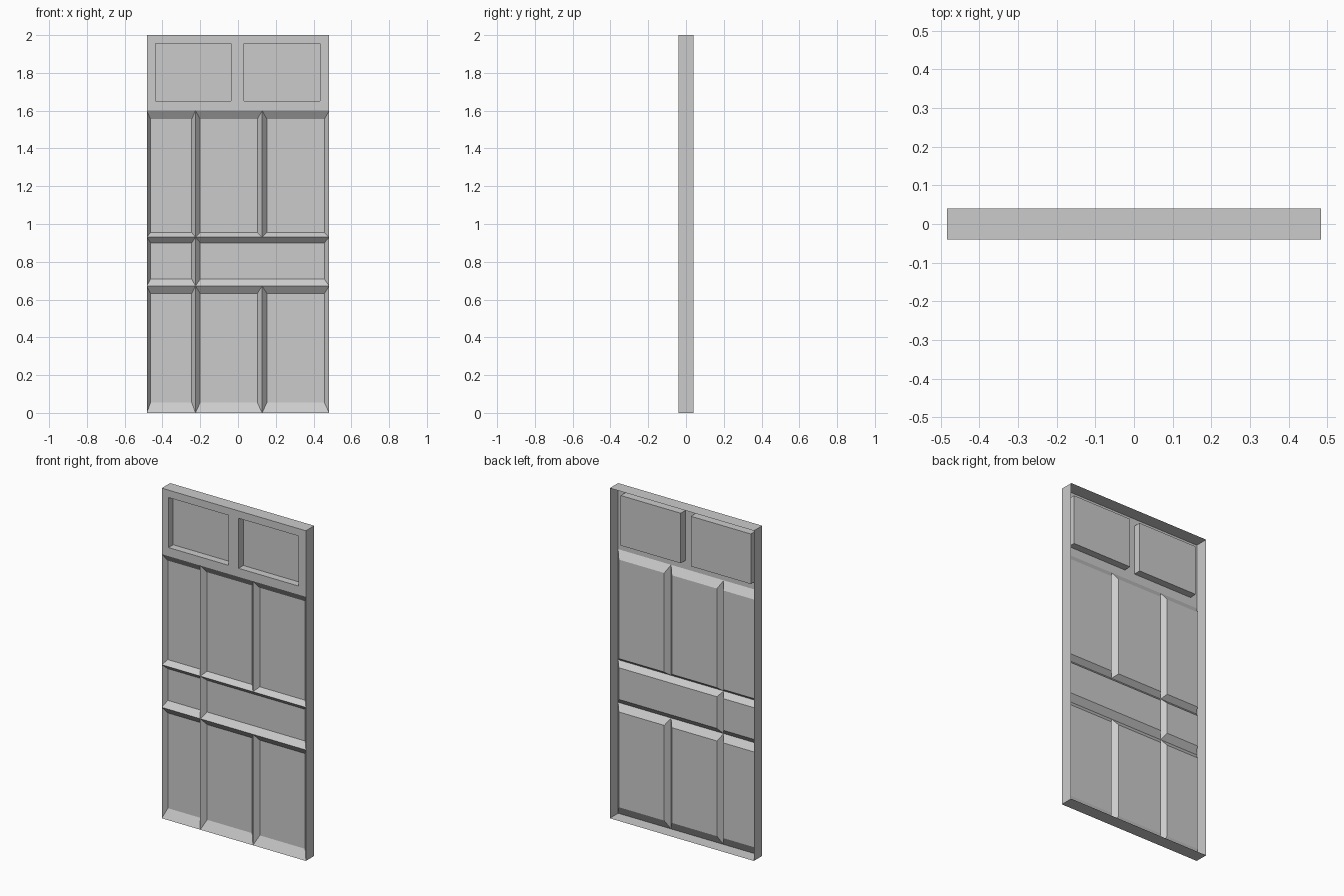
import bpy
import bmesh

cube = bpy.data.objects.get("Cube")
if cube:
    bpy.data.objects.remove(cube, do_unlink=True)

# One plain grey for the whole door
GREY = (0.6, 0.6, 0.6, 1.0)
grey = bpy.data.materials.new("door grey")
grey.use_nodes = True
grey.diffuse_color = GREY
grey.node_tree.nodes["Principled BSDF"].inputs["Base Color"].default_value = GREY

HALF_W, FRONT, BACK, TOP = 0.483, -0.04, 0.04, 2.0
RAIL_BOTTOM = 1.6
PANEL_DEPTH, WINDOW_DEPTH = 0.03, 0.045


def make_object(name, bm):
    bmesh.ops.remove_doubles(bm, verts=bm.verts, dist=0.0001)
    mesh = bpy.data.meshes.new(name)
    bm.to_mesh(mesh)
    bm.free()
    mesh.materials.append(grey)
    obj = bpy.data.objects.new(name, mesh)
    bpy.context.collection.objects.link(obj)


def ring(bm, rect, y):
    """Four corners of an upright rectangle (x0, x1, z0, z1)."""
    x0, x1, z0, z1 = rect
    return [bm.verts.new((x, y, z)) for x, z in ((x0, z0), (x1, z0), (x1, z1), (x0, z1))]


def bridge(bm, a, b):
    for i in range(4):
        j = (i + 1) % 4
        bm.faces.new((a[i], a[j], b[j], b[i]))


def tray(name, rect, inset, depth):
    """Sheet recess with sloped sides; inset is left, right, bottom, top."""
    x0, x1, z0, z1 = rect
    l, r, b, t = inset
    bm = bmesh.new()
    rim = ring(bm, rect, FRONT)
    floor = ring(bm, (x0 + l, x1 - r, z0 + b, z1 - t), FRONT + depth)
    bridge(bm, rim, floor)
    bm.faces.new(floor)
    make_object(name, bm)


# Outer edge walls, open at the back
bm = bmesh.new()
door = (-HALF_W, HALF_W, 0, TOP)
bridge(bm, ring(bm, door, BACK), ring(bm, door, FRONT))
make_object("door_edge", bm)

# Top rail with two window openings
xs = [-HALF_W, -0.438, -0.036, 0.032, 0.434, HALF_W]
zs = [RAIL_BOTTOM, 1.652, 1.955, TOP]
bm = bmesh.new()
for i in range(5):
    for k in range(3):
        cell = (xs[i], xs[i + 1], zs[k], zs[k + 1])
        if k == 1 and i in (1, 3):
            side = "right" if i == 1 else "left"
            tray(side + "_window_recess", cell, (0, 0, 0, 0), WINDOW_DEPTH)
        else:
            bm.faces.new(ring(bm, cell, FRONT))
make_object("top_rail", bm)

# Rows of sloped panels: bottom, top, lower bevel, upper bevel, column edges
A, B = -0.225, 0.128
rows = {
    "lower": (0, 0.672, 0.055, 0.04, [-HALF_W, A, B, HALF_W]),
    "middle": (0.672, 0.93, 0.036, 0.03, [-HALF_W, A, HALF_W]),
    "upper": (0.93, RAIL_BOTTOM, 0.025, 0.045, [-HALF_W, A, B, HALF_W]),
}
for row, (z0, z1, low, high, cols) in rows.items():
    for n in range(len(cols) - 1):
        tray(f"{row}_panel_{n + 1}", (cols[n], cols[n + 1], z0, z1),
             (0.02 if n == 0 else 0.025, 0.02 if n == 0 else 0.026, low, high),
             PANEL_DEPTH)
